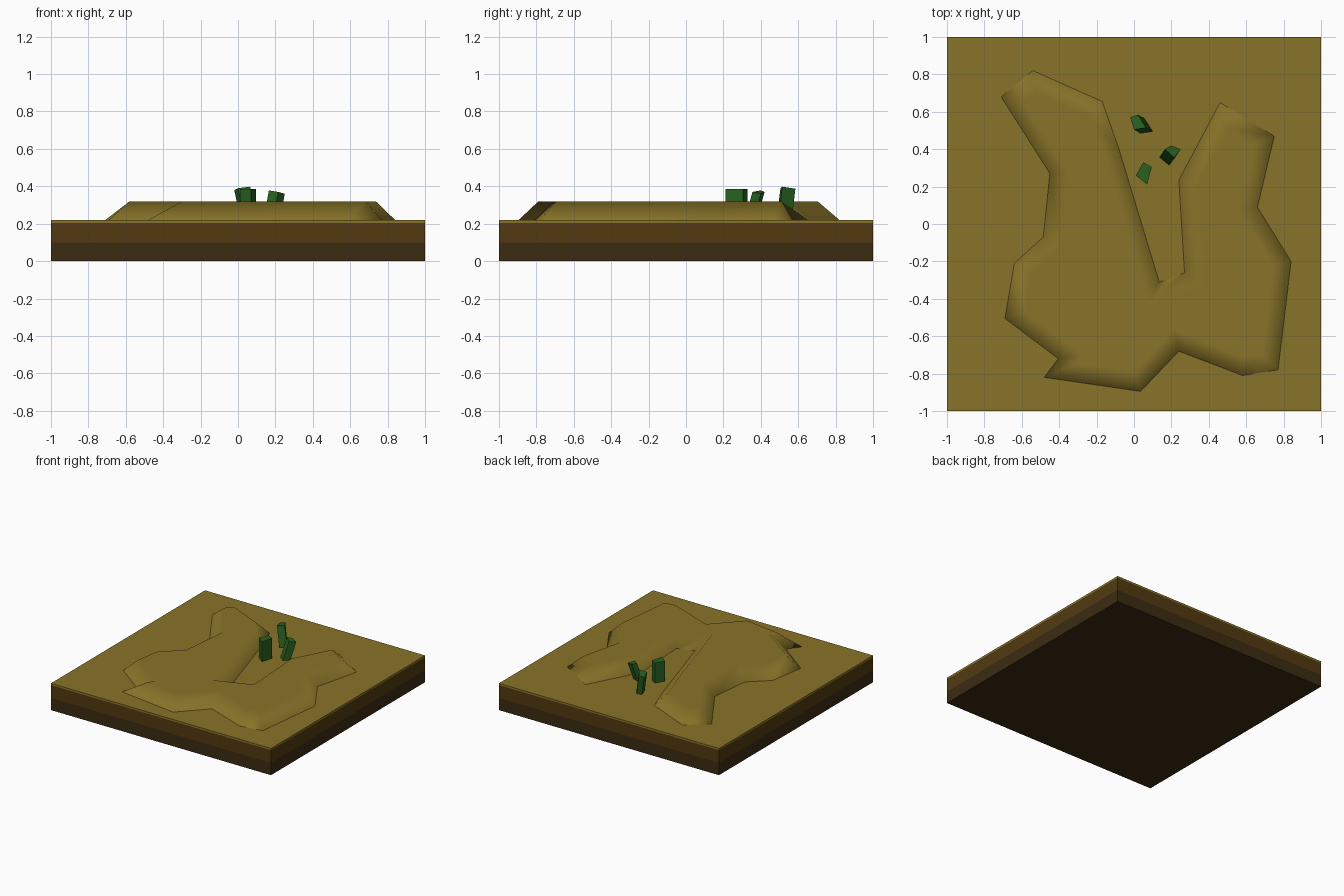
import bpy, bmesh
from mathutils import Vector

if "Cube" in bpy.data.objects:
    bpy.data.objects.remove(bpy.data.objects["Cube"])


def material(name, rgb):
    m = bpy.data.materials.new(name)
    m.diffuse_color = (*rgb, 1)
    m.use_nodes = True
    m.node_tree.nodes["Principled BSDF"].inputs["Base Color"].default_value = m.diffuse_color
    return m


SAND = material("sand", (0.25, 0.175, 0.022))
SOIL = material("soil", (0.085, 0.042, 0.005))
DEEP = material("deep_soil", (0.045, 0.025, 0.006))
GREEN = material("green", (0.022, 0.12, 0.015))


def loft(name, bottom, top, mat, cap_bottom=True):
    """Join two matching counter-clockwise rings into a capped solid."""
    bm = bmesh.new()
    lo = [bm.verts.new(p) for p in bottom]
    hi = [bm.verts.new(p) for p in top]
    n = len(lo)
    for i in range(n):
        j = (i + 1) % n
        bm.faces.new((lo[i], lo[j], hi[j], hi[i]))
    bm.faces.new(hi)
    if cap_bottom:
        bm.faces.new(lo[::-1])
    me = bpy.data.meshes.new(name)
    bm.to_mesh(me)
    bm.free()
    me.materials.append(mat)
    ob = bpy.data.objects.new(name, me)
    bpy.context.collection.objects.link(ob)
    return ob


def inset(ring, d):
    """Mitred inward offset of a counter-clockwise outline."""
    out = []
    for i, p in enumerate(ring):
        a = (p - ring[i - 1]).normalized()
        b = (ring[(i + 1) % len(ring)] - p).normalized()
        na, nb = Vector((-a.y, a.x)), Vector((-b.y, b.x))
        out.append(p + (na + nb) * d / (1 + na.dot(nb)))
    return out


# layered square ground
square = [(-1, -1), (1, -1), (1, 1), (-1, 1)]
for name, z0, z1, mat in (("deep_soil_layer", 0, 0.1, DEEP),
                          ("soil_layer", 0.1, 0.205, SOIL),
                          ("sand_layer", 0.205, 0.22, SAND)):
    loft(name, [(x, y, z0) for x, y in square],
         [(x, y, z1) for x, y in square], mat)

# raised dune with sloping banks
outline = [(-0.71, 0.68), (-0.45, 0.27), (-0.485, -0.07), (-0.64, -0.21),
           (-0.69, -0.505), (-0.405, -0.72), (-0.48, -0.82), (0.035, -0.895),
           (0.24, -0.68), (0.58, -0.81), (0.77, -0.78), (0.84, -0.2),
           (0.66, 0.09), (0.75, 0.47), (0.46, 0.65), (0.24, 0.235),
           (0.27, -0.26), (0.135, -0.31), (-0.08, 0.4), (-0.17, 0.655),
           (-0.54, 0.82)]
outline = [Vector(p) for p in outline]
dune = loft("dune", [(p.x, p.y, 0.22) for p in outline],
            [(p.x, p.y, 0.32) for p in inset(outline, 0.1)], SAND, False)
dune.data.shade_smooth()
dune.modifiers.new("soft_crest", 'WEIGHTED_NORMAL').weight = 100

# leaning plant stumps: top corners and the offset of the foot
stumps = [
    ([(0.01, 0.26, 0.385), (0.07, 0.21, 0.385), (0.095, 0.305, 0.385),
      (0.05, 0.33, 0.385)], (0, 0)),
    ([(-0.02, 0.57, 0.38), (0.0, 0.505, 0.39), (0.065, 0.515, 0.398),
      (0.02, 0.585, 0.387)], (0.035, -0.02)),
    ([(0.165, 0.4, 0.378), (0.215, 0.355, 0.37), (0.25, 0.4, 0.36),
      (0.2, 0.42, 0.37)], (-0.03, -0.045)),
]
for i, (top, (dx, dy)) in enumerate(stumps):
    loft(f"plant_{i + 1}", [(x + dx, y + dy, z - 0.165) for x, y, z in top],
         top, GREEN)
